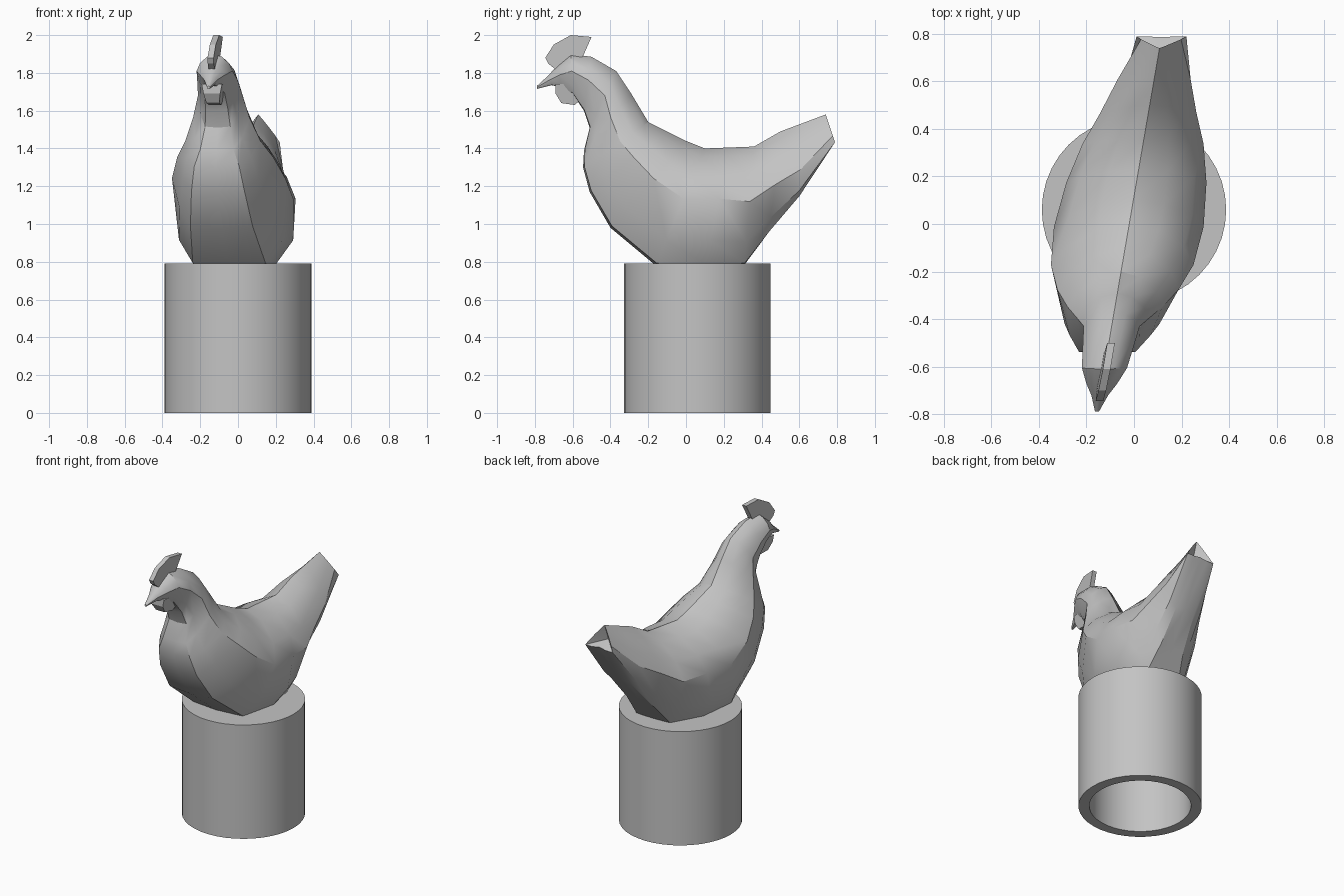
import bpy, bmesh, math
from mathutils import Vector

if "Cube" in bpy.data.objects:
    bpy.data.objects.remove(bpy.data.objects["Cube"], do_unlink=True)

grey = bpy.data.materials.new("plain_grey")
grey.use_nodes = True
COLOUR = (0.55, 0.55, 0.55, 1)
grey.diffuse_color = COLOUR
grey.node_tree.nodes["Principled BSDF"].inputs["Base Color"].default_value = COLOUR


def spine_x(y):
    """The bird stands turned a little, so its middle drifts sideways."""
    return -0.02 + 0.172 * y


def finish(name, bm, angle=30):
    bmesh.ops.recalc_face_normals(bm, faces=bm.faces[:])
    mesh = bpy.data.meshes.new(name)
    bm.to_mesh(mesh)
    bm.free()
    mesh.materials.append(grey)
    ob = bpy.data.objects.new(name, mesh)
    bpy.context.collection.objects.link(ob)
    bpy.ops.object.select_all(action="DESELECT")
    ob.select_set(True)
    bpy.context.view_layer.objects.active = ob
    bpy.ops.object.shade_smooth_by_angle(angle=math.radians(angle))
    return ob


def bridge(bm, a, b):
    n = len(a)
    for i in range(n):
        j = (i + 1) % n
        bm.faces.new((a[i], a[j], b[j], b[i]))


# Hollow pedestal: closed on top, open underneath
def pedestal(sides=40):
    bm = bmesh.new()
    rings = []
    for r, z in ((0.32, 0.72), (0.32, 0), (0.388, 0), (0.388, 0.79)):
        ring = []
        for i in range(sides):
            a = math.tau * i / sides
            ring.append(bm.verts.new((r * math.cos(a), 0.06 + r * math.sin(a), z)))
        rings.append(ring)
    for a, b in zip(rings, rings[1:]):
        bridge(bm, a, b)
    bm.faces.new(rings[0])
    bm.faces.new(rings[-1])
    finish("pedestal", bm)


# Half cross-sections: (share of width, share of the way from back to belly)
ROUND = [(0, 0), (0.42, 0.07), (0.82, 0.24), (1, 0.43), (1, 0.78), (0.7, 0.98), (0, 1)]
TAIL = [(0, 0), (0.2, 0.17), (0.5, 0.45), (0.8, 0.75), (1, 0.98), (0.5, 0.98), (0, 0.92)]

# back y, back z, belly y, belly z, upper width, lower width, tail blend
SECTIONS = [
    (-0.79, 1.73, -0.79, 1.715, 0.008, 0.006, 0),
    (-0.73, 1.785, -0.71, 1.735, 0.035, 0.03, 0),
    (-0.68, 1.84, -0.66, 1.72, 0.065, 0.05, 0),
    (-0.61, 1.90, -0.60, 1.69, 0.095, 0.075, 0),
    (-0.50, 1.885, -0.54, 1.60, 0.107, 0.085, 0),
    (-0.37, 1.81, -0.51, 1.51, 0.118, 0.095, 0),
    (-0.29, 1.69, -0.54, 1.39, 0.15, 0.125, 0),
    (-0.20, 1.54, -0.545, 1.30, 0.20, 0.17, 0),
    (-0.10, 1.49, -0.51, 1.17, 0.255, 0.20, 0),
    (0.0, 1.44, -0.40, 0.98, 0.30, 0.235, 0),
    (0.10, 1.40, -0.16, 0.78, 0.315, 0.275, 0),
    (0.23, 1.405, 0.10, 0.775, 0.295, 0.29, 0),
    (0.36, 1.41, 0.31, 0.78, 0.26, 0.19, 0.1),
    (0.50, 1.49, 0.44, 0.95, 0.215, 0.14, 0.3),
    (0.62, 1.535, 0.60, 1.14, 0.175, 0.125, 0.6),
    (0.74, 1.58, 0.79, 1.43, 0.105, 0.105, 1),
]


# Body, head and tail in one loft
def body():
    bm = bmesh.new()
    rings = []
    for y0, z0, y1, z1, upper, lower, blend in SECTIONS:
        half = []
        for i, (r, t) in enumerate(zip(ROUND, TAIL)):
            u = r[0] + (t[0] - r[0]) * blend
            v = r[1] + (t[1] - r[1]) * blend
            w = u * (lower if i > 3 else upper)
            half.append((w, y0 + (y1 - y0) * v, z0 + (z1 - z0) * v))
        loop = half + [(-w, y, z) for w, y, z in half[-2:0:-1]]
        rings.append([bm.verts.new((spine_x(y) + w, y, z)) for w, y, z in loop])
    for a, b in zip(rings, rings[1:]):
        bridge(bm, a, b)
    bm.faces.new(rings[0])
    # Sunken end of the tail
    end = bm.faces.new(rings[-1])
    hub = bmesh.ops.poke(bm, faces=[end])["verts"][0]
    hub.co += Vector((-0.01, -0.07, -0.01))
    finish("hen_body", bm)


# Flat plate from a side outline; width and lean can change with height
def plate(name, outline, half_width):
    bm = bmesh.new()
    sides = []
    for s in (-1, 1):
        sides.append([bm.verts.new((spine_x(y) + s * half_width(z) + lean(z), y, z))
                      for y, z in outline])
    bridge(bm, *sides)
    for side in sides:
        bm.faces.new(side)
    finish(name, bm, 20)


def lean(z):
    return max(0, z - 1.83) * 0.06


pedestal()
body()
plate("comb", [(-0.68, 1.81), (-0.73, 1.85), (-0.745, 1.88), (-0.70, 1.95), (-0.61, 2.0),
               (-0.50, 1.99), (-0.54, 1.90), (-0.56, 1.86)], lambda z: 0.016)
plate("wattles", [(-0.69, 1.74), (-0.69, 1.69), (-0.66, 1.64), (-0.59, 1.63),
                  (-0.555, 1.66), (-0.55, 1.74)], lambda z: 0.032 + (z - 1.63) * 0.2)
